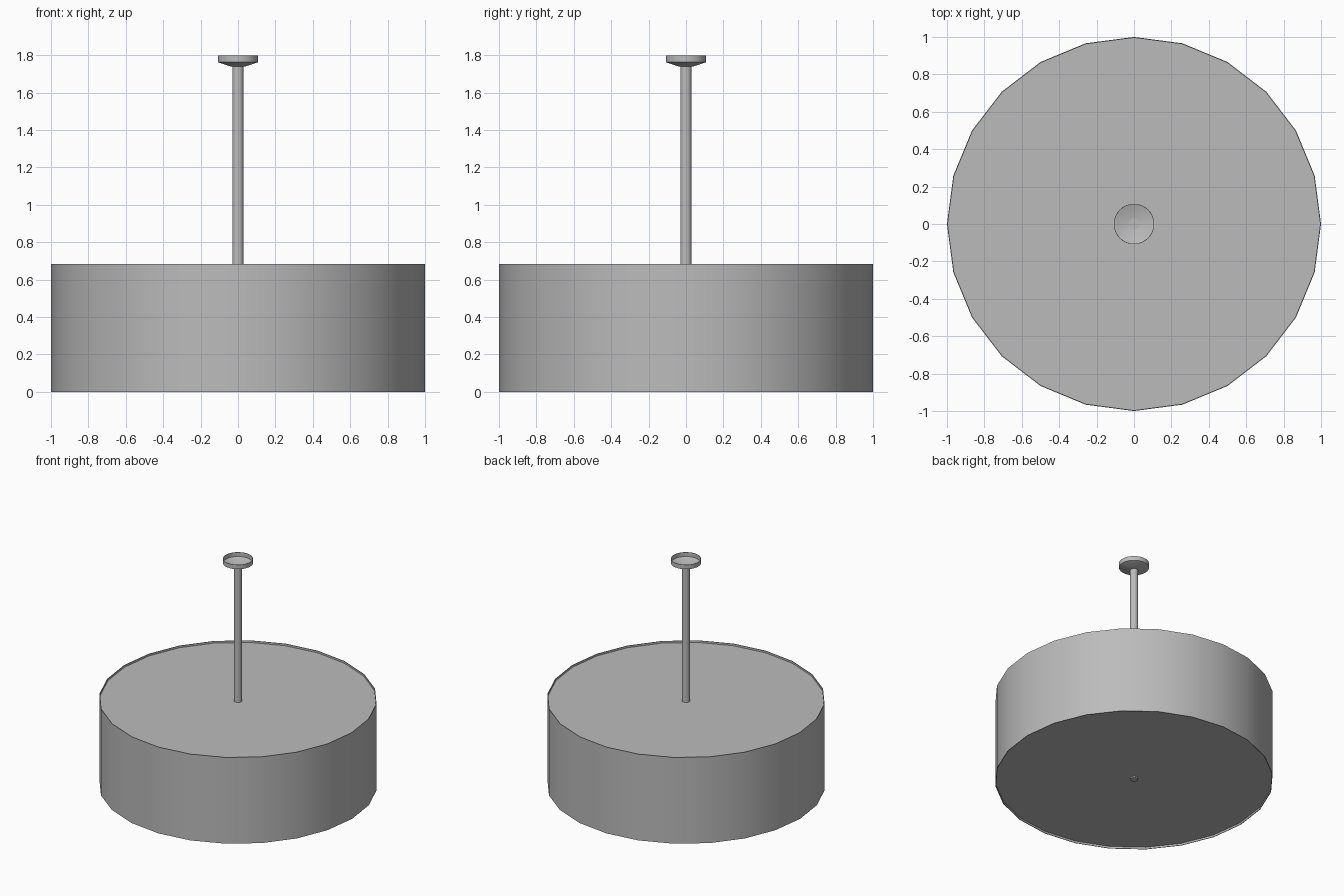
import bpy
import bmesh
from math import radians
from mathutils import Matrix

default = bpy.data.objects.get("Cube")
if default:
    bpy.data.objects.remove(default, do_unlink=True)

grey = bpy.data.materials.new("light_grey")
grey.use_nodes = True
colour = (0.5, 0.5, 0.5, 1)
grey.diffuse_color = colour
grey.node_tree.nodes["Principled BSDF"].inputs["Base Color"].default_value = colour


def lathe(name, profile, sides):
    """Spin a closed (radius, height) profile around z."""
    bm = bmesh.new()
    verts = [bm.verts.new((r, 0, z)) for r, z in profile]
    edges = [bm.edges.new(pair) for pair in zip(verts, verts[1:])]
    bmesh.ops.spin(bm, geom=verts + edges, cent=(0, 0, 0), axis=(0, 0, 1),
                   angle=radians(360), steps=sides, use_merge=True)
    bmesh.ops.remove_doubles(bm, verts=bm.verts, dist=0.0001)
    bmesh.ops.recalc_face_normals(bm, faces=bm.faces)
    mesh = bpy.data.meshes.new(name)
    bm.to_mesh(mesh)
    bm.free()
    mesh.materials.append(grey)
    obj = bpy.data.objects.new(name, mesh)
    bpy.context.collection.objects.link(obj)
    bpy.ops.object.select_all(action="DESELECT")
    obj.select_set(True)
    bpy.context.view_layer.objects.active = obj
    bpy.ops.object.shade_smooth_by_angle(angle=radians(30))
    return obj


# Drum shade with slightly recessed top and bottom discs
height, recess, inner = 0.684, 0.015, 0.995
lathe("drum_shade", [(0, recess), (inner, recess), (inner, 0), (1, 0),
                     (1, height), (inner, height),
                     (inner, height - recess), (0, height - recess)], 24)

# Hanging rod
lathe("hanging_rod", [(0, 0.66), (0.03, 0.66), (0.03, 1.742), (0, 1.742)], 24)

# Small finial under the bottom disc
lathe("bottom_finial", [(0, 0.005), (0.03, 0.005), (0.03, 0.02), (0, 0.02)], 24)

# Hollow ceiling canopy, open at the top
lathe("ceiling_canopy", [(0, 1.738), (0.035, 1.738), (0.108, 1.762),
                         (0.108, 1.797), (0.105, 1.797), (0.105, 1.764),
                         (0.03, 1.741), (0, 1.741)], 32)
